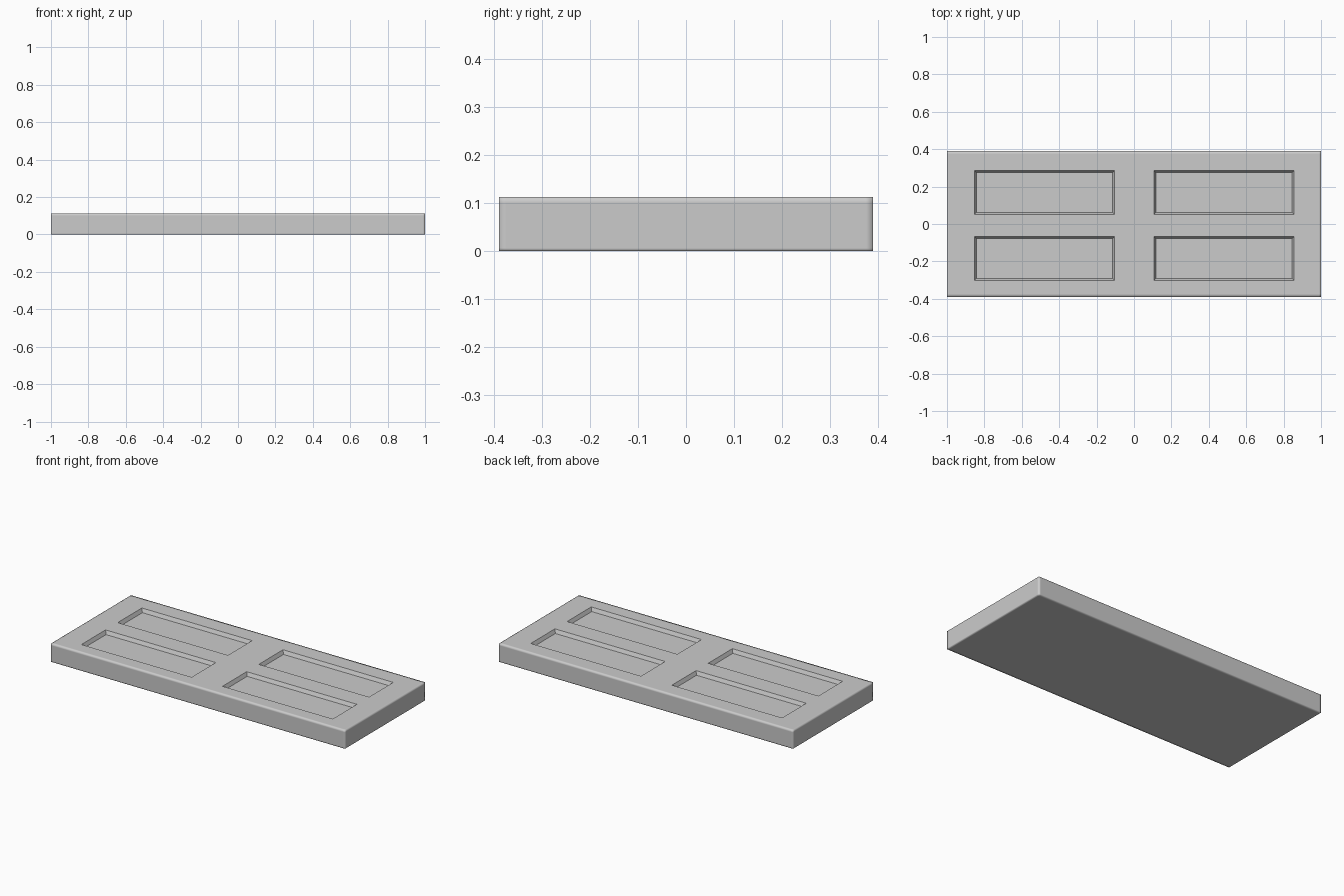
import bpy, bmesh

if "Cube" in bpy.data.objects:
    bpy.data.objects.remove(bpy.data.objects["Cube"])

L, W, H = 1.0, 0.389, 0.112           # half length, half width, thickness
RIM, DEPTH = 0.015, 0.022             # recess wall slope width and depth
PX = [(-0.854, -0.104), (0.106, 0.856)]
PY = [(-0.302, -0.067), (0.051, 0.286)]

bm = bmesh.new()

# slab
bmesh.ops.create_cube(bm, size=1)
for v in bm.verts:
    v.co = (v.co.x * 2 * L, v.co.y * 2 * W, (v.co.z + 0.5) * H)


def cut(axis, pos):
    co, no = [0, 0, 0], [0, 0, 0]
    co[axis], no[axis] = pos, 1
    bmesh.ops.bisect_plane(bm, geom=bm.verts[:] + bm.edges[:] + bm.faces[:],
                           plane_co=co, plane_no=no)


# support loops that soften the shading of the outer edges
for axis, values in enumerate([(-L + 0.012, L - 0.012),
                               (-W + 0.015, W - 0.015),
                               (0.006, H - 0.012)]):
    for value in values:
        cut(axis, value)

# panel outlines
for axis, spans in enumerate([PX, PY]):
    for span in spans:
        for value in span:
            cut(axis, value)

# recessed panels with sloped walls
bm.normal_update()
panels = []
for f in bm.faces:
    c = f.calc_center_median()
    if (f.normal.z > 0.9 and any(a < c.x < b for a, b in PX)
            and any(a < c.y < b for a, b in PY)):
        panels.append(f)
walls = bmesh.ops.inset_individual(bm, faces=panels, thickness=RIM,
                                   depth=0)["faces"]
for f in panels:
    for v in f.verts:
        v.co.z = H - DEPTH

# smooth outside, crisp recesses
for f in bm.faces:
    f.smooth = True
for f in walls:
    for e in f.edges:
        e.smooth = False
bmesh.ops.recalc_face_normals(bm, faces=bm.faces[:])

mesh = bpy.data.meshes.new("panel_door")
bm.to_mesh(mesh)
bm.free()
door = bpy.data.objects.new("panel_door", mesh)
bpy.context.collection.objects.link(door)
